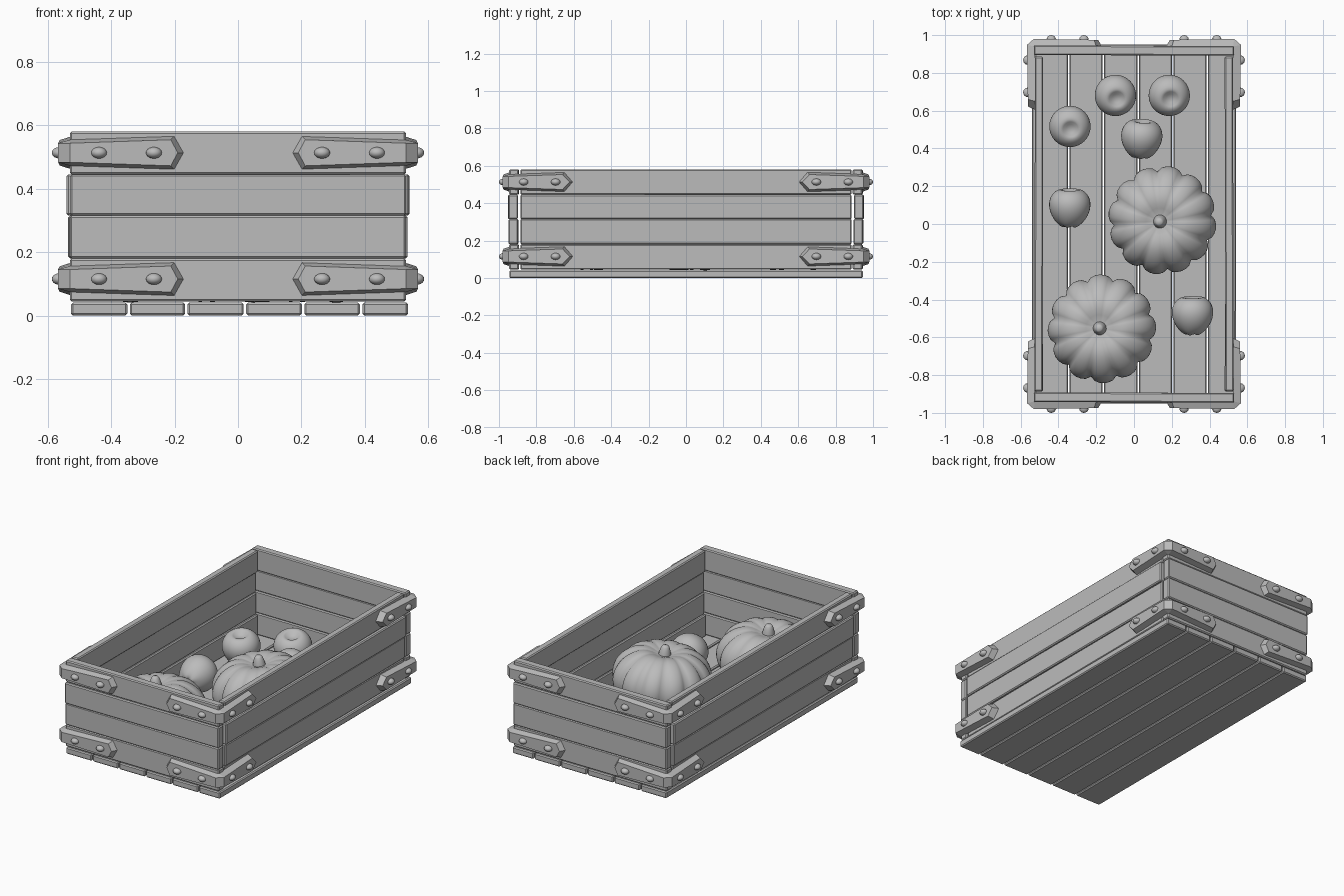
import bpy, bmesh, math, random
from mathutils import Vector, Matrix

random.seed(4)
if "Cube" in bpy.data.objects:
    bpy.data.objects.remove(bpy.data.objects["Cube"], do_unlink=True)

grey = bpy.data.materials.new("plain_grey")
grey.use_nodes = True
grey.diffuse_color = (0.5, 0.5, 0.5, 1)
grey.node_tree.nodes["Principled BSDF"].inputs["Base Color"].default_value = (0.5, 0.5, 0.5, 1)


def finish(bm, name, smooth=False):
    bmesh.ops.recalc_face_normals(bm, faces=bm.faces)
    for f in bm.faces:
        f.smooth = smooth
    me = bpy.data.meshes.new(name)
    bm.to_mesh(me)
    bm.free()
    me.materials.append(grey)
    ob = bpy.data.objects.new(name, me)
    bpy.context.collection.objects.link(ob)
    return ob


def plank(name, lo, hi, turn=0.0):
    """Bevelled board between two corners, slightly turned about z."""
    lo, hi = Vector(lo), Vector(hi)
    bm = bmesh.new()
    bmesh.ops.create_cube(bm, size=1)
    bmesh.ops.scale(bm, vec=hi - lo, verts=bm.verts)
    bmesh.ops.bevel(bm, geom=bm.edges[:], offset=0.006, segments=1, affect='EDGES')
    ob = finish(bm, name)
    ob.location = (lo + hi) / 2
    ob.rotation_euler.z = turn
    return ob


# Floor boards
seams = [-0.53, -0.345, -0.163, 0.022, 0.205, 0.388, 0.54]
for i in range(6):
    plank(f"floor_board_{i + 1}", (seams[i] + 0.004, -0.945, 0),
          (seams[i + 1] - 0.004, 0.945, 0.041))

# Wall boards: (bottom, top, outward shift)
rows = [(0.045, 0.18, 0.0), (0.18, 0.315, 0.007), (0.315, 0.445, 0.014), (0.445, 0.58, 0.0)]
for i, (z0, z1, out) in enumerate(rows):
    for side, s in (("front", -1), ("back", 1)):
        y0, y1 = sorted((s * (0.893 + out / 2), s * (0.944 + out / 2)))
        plank(f"{side}_board_{i + 1}", (-0.53, y0, z0), (0.53, y1, z1), random.uniform(-0.004, 0.004))
    for side, s in (("right", -1), ("left", 1)):
        x0, x1 = sorted((s * (0.482 + out), s * (0.526 + out)))
        plank(f"{side}_board_{i + 1}", (x0, -0.886, z0), (x1, 0.886, z1), random.uniform(-0.003, 0.003))

# Corner straps: stations of (inner point, outer point, half height)
stations = [
    ((0.17, 0.94), (0.19, 0.975), 0.0),
    ((0.20, 0.94), (0.212, 0.975), 0.053),
    ((0.525, 0.94), (0.53, 0.98), 0.042),
    ((0.525, 0.94), (0.567, 0.948), 0.042),
    ((0.525, 0.65), (0.562, 0.66), 0.052),
    ((0.525, 0.605), (0.562, 0.622), 0.0),
]


def strap(name, sx, sy, z):
    bm = bmesh.new()
    rings = []
    for a, b, h in stations:
        k = max(h - 0.012, 0)
        pts = [(*a, -h), (*b, -k), (*b, k), (*a, h)]
        rings.append([bm.verts.new((x * sx, y * sy, z + d)) for x, y, d in pts])
    for p, q in zip(rings, rings[1:]):
        for j in range(4):
            n = (j + 1) % 4
            bm.faces.new((p[j], p[n], q[n], q[j]))
    bmesh.ops.remove_doubles(bm, verts=bm.verts, dist=0.0001)
    finish(bm, name)


def rivet(name, loc, scale):
    bm = bmesh.new()
    bmesh.ops.create_uvsphere(bm, u_segments=16, v_segments=10, radius=1)
    bmesh.ops.scale(bm, vec=scale, verts=bm.verts)
    finish(bm, name, True).location = loc


for sx, xs in ((-1, "right"), (1, "left")):
    for sy, ys in ((-1, "front"), (1, "back")):
        for z, zs in ((0.115, "lower"), (0.513, "upper")):
            tag = f"{zs}_{ys}_{xs}"
            strap(f"corner_strap_{tag}", sx, sy, z)
            for n, (x, y) in enumerate(((0.265, 0.697), (0.438, 0.868))):
                rivet(f"end_rivet_{tag}_{n + 1}", (sx * x, sy * 0.976, z), (0.025, 0.024, 0.018))
                rivet(f"side_rivet_{tag}_{n + 1}", (sx * 0.563, sy * y, z), (0.024, 0.025, 0.018))


def turned(name, shape, loc, rot, nu=72, nv=32):
    """Closed round form; shape(angle, polar) gives radius and height."""
    bm = bmesh.new()
    rings = []
    for j in range(1, nv):
        ph = math.pi * j / nv
        ring = []
        for i in range(nu):
            th = math.tau * i / nu
            r, z = shape(th, ph)
            ring.append(bm.verts.new((r * math.cos(th), r * math.sin(th), z)))
        rings.append(ring)
    for p, q in zip(rings, rings[1:]):
        for i in range(nu):
            n = (i + 1) % nu
            bm.faces.new((p[i], p[n], q[n], q[i]))
    bm.faces.new(rings[0])
    bm.faces.new(rings[-1])
    ob = finish(bm, name, True)
    ob.location = loc
    ob.rotation_euler = rot
    return ob


def pumpkin_shape(th, ph):
    s = math.sin(ph)
    lobe = 0.9 + 0.1 * abs(math.sin(6 * th)) ** 0.6
    r = 0.288 * s ** 0.85 * (1 - s * (1 - lobe))
    dip = 0.05 * math.exp(-(r / 0.09) ** 2)
    rib = 0.10 * (lobe - 1) * s
    c = math.cos(ph)
    return r, c * 0.19 + math.copysign(dip, -c) + (rib if c > 0 else 0)


def stem_shape(th, ph):
    return 0.036 * math.sin(ph) ** 0.5 * (1 - 0.25 * math.cos(ph)), 0.06 * math.cos(ph)


def apple_shape(th, ph):
    s, c = math.sin(ph), math.cos(ph)
    r = 0.108 * s ** 0.8 * (1 + 0.16 * c - 0.05 * c * c)
    dip = 0.05 * math.exp(-(r / 0.03) ** 2) if c > 0 else -0.02 * math.exp(-(r / 0.025) ** 2)
    bump = 0.005 * math.cos(5 * th) * (1 - s) if c < 0 else 0
    return r, 0.107 * c - dip + bump


# Pumpkins
for n, (x, y, tx, ty, spin) in enumerate(((0.15, 0.02, 0.04, -0.09, 0.1), (-0.17, -0.555, -0.04, -0.07, 0.3))):
    rot = (tx, ty, spin)
    body = turned(f"pumpkin_{n + 1}", pumpkin_shape, (x, y, 0.222), rot)
    turn = body.rotation_euler.to_matrix()
    turned(f"pumpkin_stem_{n + 1}", stem_shape, body.location + turn @ Vector((0, 0, 0.145)), rot, 16, 10)

# Apples: position and tilt
apples = [
    (-0.10, 0.685, 0.25, 0.1), (0.185, 0.685, 0.25, 0.1), (-0.34, 0.52, 0.2, 0.05),
    (0.04, 0.45, -1.35, 0.3), (-0.34, 0.085, -1.45, 0.0), (0.31, -0.485, -1.45, -0.1),
]
for n, (x, y, rx, ry) in enumerate(apples):
    turned(f"apple_{n + 1}", apple_shape, (x, y, 0.148), (rx, ry, 0), 32, 24)
